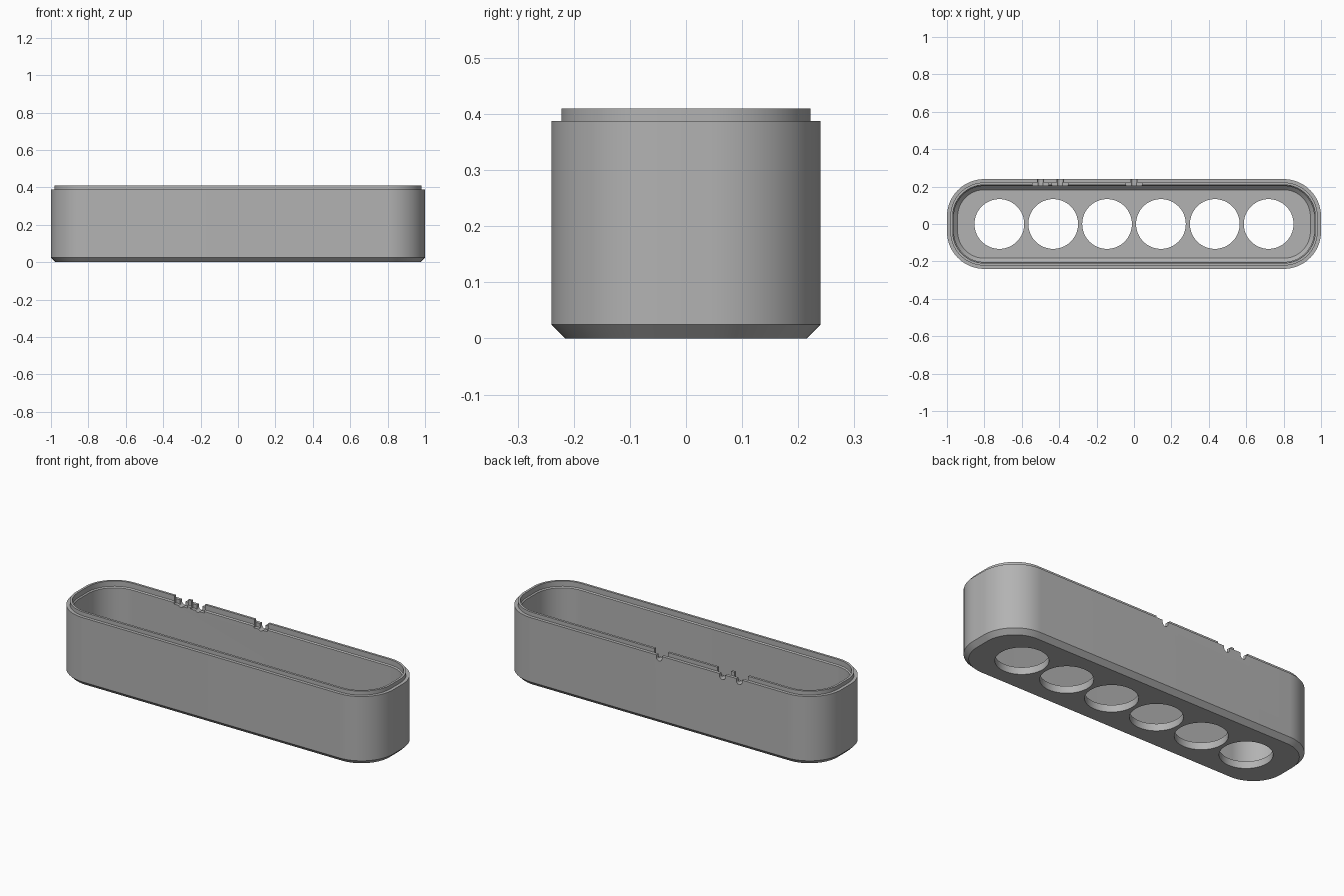
import bpy, bmesh
from math import sin, cos, pi

if "Cube" in bpy.data.objects:
    bpy.data.objects.remove(bpy.data.objects["Cube"])

mat = bpy.data.materials.new("neutral_grey")
mat.use_nodes = True
GREY = (0.45, 0.45, 0.45, 1)
mat.diffuse_color = GREY
mat.node_tree.nodes["Principled BSDF"].inputs["Base Color"].default_value = GREY

HALF_X, HALF_Y, RADIUS, SEGS = 1.0, 0.24, 0.2, 24
TOP, SHOULDER, FLOOR = 0.41, 0.388, 0.04


def finish(bm, name):
    bmesh.ops.recalc_face_normals(bm, faces=bm.faces)
    mesh = bpy.data.meshes.new(name)
    bm.to_mesh(mesh)
    bm.free()
    obj = bpy.data.objects.new(name, mesh)
    bpy.context.collection.objects.link(obj)
    mesh.materials.append(mat)
    return obj


def rounded_ring(bm, inset, z):
    """Rounded rectangle loop, moved inward by inset."""
    ring, r = [], RADIUS - inset
    for k, (sx, sy) in enumerate(((1, 1), (-1, 1), (-1, -1), (1, -1))):
        for i in range(SEGS + 1):
            a = (k + i / SEGS) * pi / 2
            ring.append(bm.verts.new((sx * (HALF_X - RADIUS) + r * cos(a),
                                      sy * (HALF_Y - RADIUS) + r * sin(a), z)))
    return ring


def cutter(name, build):
    bm = bmesh.new()
    build(bm)
    obj = finish(bm, name)
    obj.hide_render = True
    obj.hide_set(True)
    return obj


def cylinder(bm, radius, depth, centre, along_y=False):
    new = bmesh.ops.create_cone(bm, cap_ends=True, segments=64, radius1=radius,
                                radius2=radius, depth=depth)["verts"]
    for v in new:
        x, y, z = v.co
        v.co = (x, z, y) if along_y else (x, y, z)
    bmesh.ops.translate(bm, verts=new, vec=centre)


def box(bm, x, y0, y1, z0, z1, width):
    new = bmesh.ops.create_cube(bm, size=1)["verts"]
    bmesh.ops.scale(bm, verts=new, vec=(width, y1 - y0, z1 - z0))
    bmesh.ops.translate(bm, verts=new, vec=(x, (y0 + y1) / 2, (z0 + z1) / 2))


# Tray shell: chamfered base, stepped rim, hollow inside
bm = bmesh.new()
profile = [(0.025, 0), (0, 0.025), (0, SHOULDER), (0.018, SHOULDER), (0.018, TOP),
           (0.031, TOP), (0.031, 0.38), (0.037, 0.374), (0.037, FLOOR + 0.02),
           (0.057, FLOOR)]
rings = [rounded_ring(bm, *p) for p in profile]
for a, b in zip(rings, rings[1:]):
    for i in range(len(a)):
        j = (i + 1) % len(a)
        bm.faces.new((a[i], a[j], b[j], b[i]))
bm.faces.new(rings[0])
bm.faces.new(rings[-1])
tray = finish(bm, "tray_shell")

# Six round holes through the floor
def holes(bm):
    for i in range(6):
        cylinder(bm, 0.133, 0.2, ((i - 2.5) * 0.288, 0, 0.02))

# Cable notches in the back rim: wide inner pockets and narrow round slots
NOTCHES = (-0.5, -0.395, 0.0)

def pockets(bm):
    for x in NOTCHES:
        box(bm, x, 0.18, 0.2225, 0.365, 0.5, 0.085)

def slots(bm):
    for x in NOTCHES:
        box(bm, x, 0.19, 0.3, 0.375, 0.5, 0.034)

def slot_bottoms(bm):
    for x in NOTCHES:
        cylinder(bm, 0.017, 0.11, (x, 0.245, 0.3751), along_y=True)

for name, build in (("hole_cutter", holes), ("pocket_cutter", pockets),
                    ("slot_cutter", slots), ("slot_bottom_cutter", slot_bottoms)):
    mod = tray.modifiers.new(name, "BOOLEAN")
    mod.operation, mod.solver = "DIFFERENCE", "EXACT"
    mod.object = cutter(name, build)

# Bake the cuts, drop the cutters, smooth the curves
bpy.context.view_layer.objects.active = tray
tray.select_set(True)
for mod in list(tray.modifiers):
    helper = mod.object
    bpy.ops.object.modifier_apply(modifier=mod.name)
    bpy.data.objects.remove(helper)
bpy.ops.object.shade_smooth_by_angle(angle=pi / 6)
